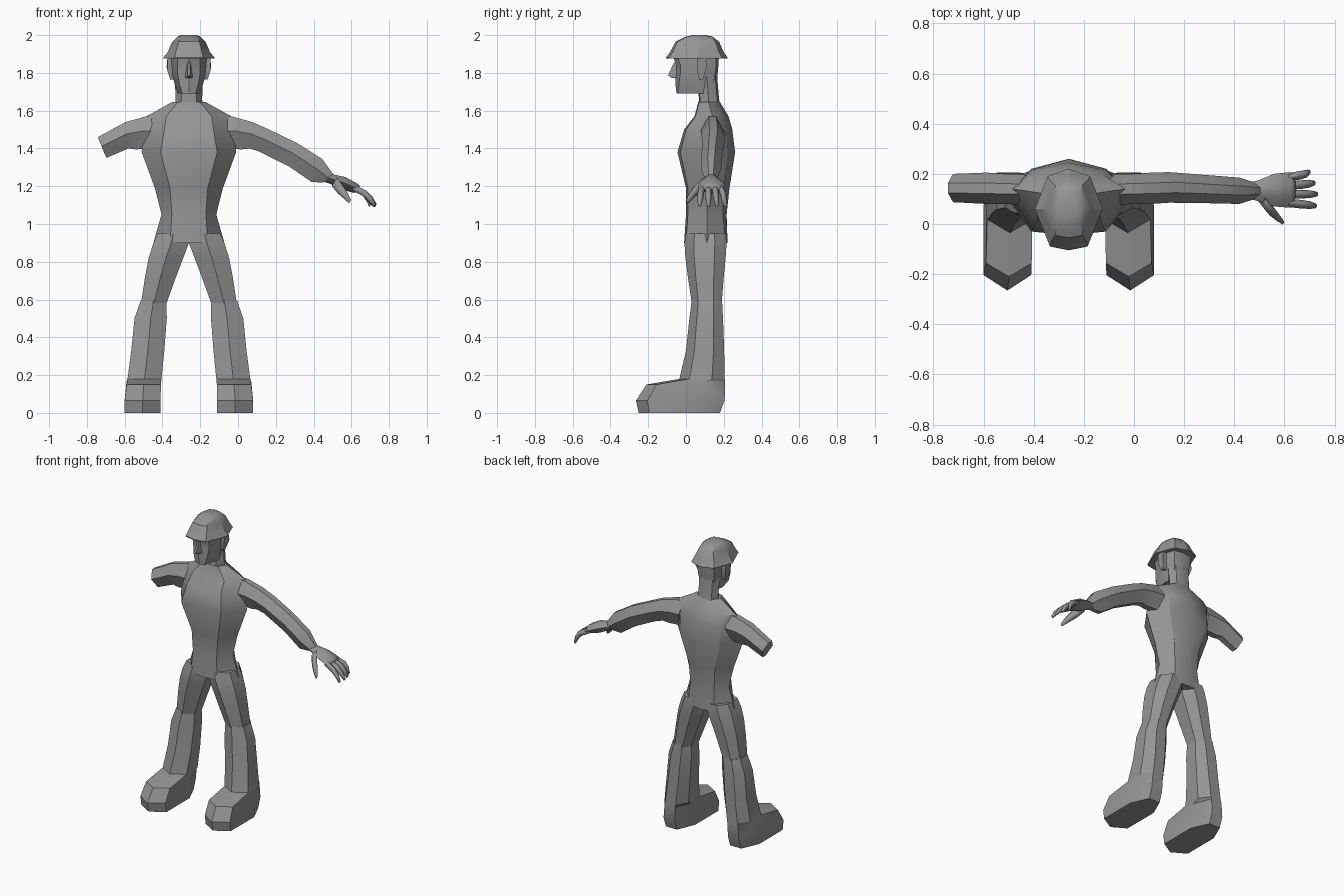
import bpy, bmesh, math

CX = -0.26  # body centre line
grey = bpy.data.materials.new("plain_grey")
grey.diffuse_color = (0.3, 0.3, 0.3, 1)


def loft(name, rings, mirror=False, angle=30):
    """Skin a list of closed rings, cap both ends, place on the body centre."""
    bm = bmesh.new()
    s = -1 if mirror else 1
    vs = [[bm.verts.new((CX + s * x, y, z)) for x, y, z in r] for r in rings]
    n = len(vs[0])
    for a, b in zip(vs, vs[1:]):
        for i in range(n):
            j = (i + 1) % n
            bm.faces.new((a[i], a[j], b[j], b[i]))
    bm.faces.new(vs[0])
    bm.faces.new(vs[-1])
    bmesh.ops.recalc_face_normals(bm, faces=bm.faces)
    me = bpy.data.meshes.new(name)
    bm.to_mesh(me)
    bm.free()
    me.materials.append(grey)
    ob = bpy.data.objects.new(name, me)
    bpy.context.collection.objects.link(ob)
    bpy.ops.object.select_all(action='DESELECT')
    ob.select_set(True)
    bpy.context.view_layer.objects.active = ob
    bpy.ops.object.shade_smooth_by_angle(angle=math.radians(angle))
    return ob


def body_ring(z, yf, fx, fy, w, sy, bx, by, yb):
    """Symmetric eight-sided level section."""
    half = [(fx, fy), (w, sy), (bx, by)]
    pts = [(0, yf)] + half + [(0, yb)] + [(-x, y) for x, y in half[::-1]]
    return [(x, y, z) for x, y in pts]


def leg_ring(z, x0, x1, yf, yb, corner=0.22, drop=0.0):
    """Seven-sided leg section with a front ridge; drop lowers the front."""
    uv = [(.5, 0), (1, corner), (1, .72), (.72, 1), (.28, 1), (0, .72), (0, corner)]
    return [(x0 + u * (x1 - x0), yf + v * (yb - yf), z - drop * (v < .5)) for u, v in uv]


def arm_ring(tx, tz, bx, bz, y0, y1):
    """Six-sided section between a top and a bottom point."""
    sv = [(0, .33), (0, .67), (.45, 1), (1, .67), (1, .33), (.45, 0)]
    return [(tx + s * (bx - tx), y0 + v * (y1 - y0), tz + s * (bz - tz)) for s, v in sv]


def tube(name, path):
    """Tapered finger along points (x, y, z, radius)."""
    rings = []
    for x, y, z, r in path:
        rings.append(arm_ring(x + r * .5, z + r * .85, x - r * .5, z - r * .85, y - r, y + r))
    return loft(name, rings, angle=80)


# Torso
loft("torso", [body_ring(*r) for r in (
    (.90, -.01, .10, .0, .188, .11, .10, .21, .22),
    (1.05, .0, .09, .01, .145, .11, .09, .195, .215),
    (1.19, .0, .10, .01, .18, .11, .10, .20, .23),
    (1.38, -.045, .15, -.03, .25, .11, .15, .22, .26),
    (1.50, -.01, .13, .0, .24, .12, .15, .215, .245),
    (1.57, .045, .12, .05, .225, .14, .14, .195, .225),
    (1.645, .065, .06, .07, .09, .12, .05, .165, .18))])

# Neck
loft("neck", [body_ring(*r) for r in (
    (1.57, .045, .045, .055, .085, .12, .05, .18, .20),
    (1.66, .07, .04, .075, .07, .12, .05, .165, .175),
    (1.78, .05, .04, .06, .075, .11, .05, .155, .165))])

# Head with flat chin underside
loft("head", [body_ring(*r) for r in (
    (1.692, -.05, .035, -.042, .06, .06, .045, .14, .16),
    (1.74, -.056, .05, -.038, .075, .06, .055, .145, .165),
    (1.80, -.058, .06, -.03, .09, .07, .06, .155, .168),
    (1.845, -.055, .06, -.03, .095, .07, .065, .16, .172),
    (1.90, -.072, .06, -.05, .097, .07, .07, .16, .175))])

# Nose wedge
loft("nose", [
    [(-.02, -.05, 1.772), (.02, -.05, 1.772), (.008, -.075, 1.772), (-.008, -.075, 1.772)],
    [(-.019, -.05, 1.787), (.019, -.05, 1.787), (.007, -.095, 1.787), (-.007, -.095, 1.787)],
    [(-.008, -.05, 1.855), (.008, -.05, 1.855), (.005, -.064, 1.855), (-.005, -.064, 1.855)]])

# Helmet with flared brim
loft("helmet", [body_ring(*r) for r in (
    (1.876, -.105, .075, -.09, .135, .06, .085, .19, .22),
    (1.882, -.105, .075, -.09, .135, .06, .085, .19, .22),
    (1.91, -.085, .07, -.07, .112, .06, .075, .175, .20),
    (1.965, -.055, .055, -.045, .088, .06, .055, .155, .175),
    (1.992, .0, .045, .005, .06, .06, .045, .125, .14),
    (2.0, .035, .03, .04, .04, .065, .03, .095, .105))])

# Shoulder to wrist; the other sleeve ends above the elbow
upper = [arm_ring(.16, 1.57, .20, 1.40, .075, .20),
         arm_ring(.225, 1.57, .28, 1.395, .08, .20),
         arm_ring(.335, 1.54, .32, 1.40, .08, .205)]
fore = [arm_ring(.425, 1.50, .37, 1.385, .085, .207),
        arm_ring(.57, 1.43, .53, 1.305, .083, .195),
        arm_ring(.705, 1.345, .65, 1.222, .08, .185),
        arm_ring(.77, 1.255, .71, 1.22, .10, .165)]
loft("arm", upper + fore)
loft("short_arm", upper + [arm_ring(.482, 1.46, .437, 1.35, .087, .2)], mirror=True)

# Palm, four fingers and thumb
loft("palm", [arm_ring(.71, 1.268, .70, 1.228, .105, .16),
              arm_ring(.765, 1.262, .75, 1.212, .09, .175),
              arm_ring(.83, 1.248, .805, 1.185, .07, .20),
              arm_ring(.89, 1.215, .87, 1.165, .065, .207),
              arm_ring(.905, 1.20, .89, 1.168, .075, .20)], angle=80)
for i, (base, tip, reach) in enumerate((
        (.085, .072, .985), (.119, .119, .99), (.152, .163, .98), (.185, .207, .96))):
    k = (base + tip) / 2
    tube("finger_%d" % (i + 1), [(.87, base, 1.192, .017), (.93, k, 1.163, .017),
                                 ((.93 + reach) / 2 + .005, (k + tip) / 2, 1.13, .015),
                                 (reach, tip, 1.097, .009)])
tube("thumb", [(.77, .10, 1.225, .028), (.80, .06, 1.185, .026),
               (.83, .03, 1.15, .019), (.853, .008, 1.118, .01)])

# Paired parts: ears, trousers, boots
for side, mir in (("left", False), ("right", True)):
    loft(side + "_ear", [
        [(x, .06, 1.875), (x, .105, 1.875), (x + .004, .11, 1.83),
         (x - .015, .09, 1.765), (x - .015, .07, 1.765), (x, .058, 1.81)]
        for x in (.085, .114)], mirror=mir)
    loft(side + "_trouser_leg", [leg_ring(*r) for r in (
        (.95, .0, .165, .0, .21),
        (.90, .0, .188, -.008, .215),
        (.82, .03, .213, -.003, .21),
        (.72, .068, .232, .01, .20),
        (.57, .122, .255, .032, .188))], mirror=mir)
    loft(side + "_boot", [leg_ring(*r) for r in (
        (.595, .122, .255, .03, .19),
        (.575, .118, .262, .028, .192),
        (.50, .117, .288, .018, .196),
        (.33, .13, .305, .0, .202),
        (.18, .145, .325, -.035, .205),
        (.165, .148, .33, -.21, .206, .13, .015),
        (.07, .15, .34, -.265, .205, .13, .005),
        (.0, .15, .34, -.25, .18, .13))], mirror=mir)
